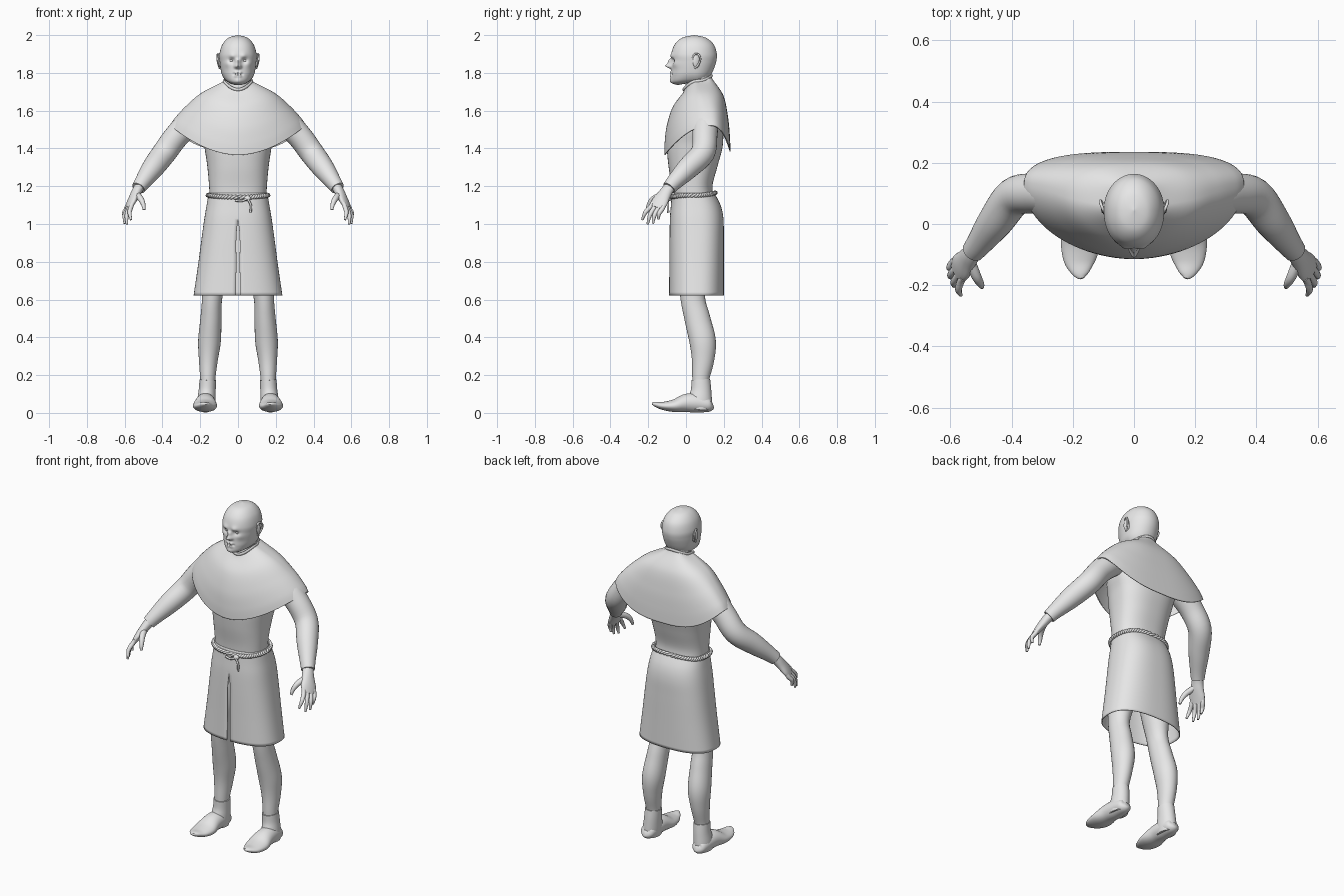
import bpy, bmesh, math
from mathutils import Vector, Matrix, Euler

cube = bpy.data.objects.get("Cube")
if cube:
    bpy.data.objects.remove(cube, do_unlink=True)

GREY = (0.8, 0.8, 0.8, 1.0)
grey = bpy.data.materials.new("plain grey")
grey.use_nodes = True
grey.diffuse_color = GREY
grey.node_tree.nodes["Principled BSDF"].inputs["Base Color"].default_value = GREY

SIDES = (("left", 1), ("right", -1))


def finish(name, bm, sharp=50):
    """Turn a bmesh into a smooth-shaded object."""
    bmesh.ops.recalc_face_normals(bm, faces=bm.faces)
    mesh = bpy.data.meshes.new(name)
    bm.to_mesh(mesh)
    bm.free()
    mesh.materials.append(grey)
    mesh.polygons.foreach_set("use_smooth", [True] * len(mesh.polygons))
    mesh.set_sharp_from_angle(angle=math.radians(sharp))
    obj = bpy.data.objects.new(name, mesh)
    bpy.context.collection.objects.link(obj)
    return obj


def spline(keys, steps):
    """Smooth in-between values for a list of equal-length tuples."""
    out = []
    last = len(keys) - 1
    for i in range(last):
        before, a, b, after = (keys[max(i - 1, 0)], keys[i], keys[i + 1], keys[min(i + 2, last)])
        for k in range(steps):
            t = k / steps
            out.append([
                q + 0.5 * t * (r - p + t * (2 * p - 5 * q + 4 * r - w + t * (3 * (q - r) + w - p)))
                for p, q, r, w in zip(before, a, b, after)])
    out.append(list(keys[-1]))
    return out


def loft(name, rings, cap=True, side=1, shape=None):
    """Skin a list of point rings; side=-1 mirrors the part."""
    bm = bmesh.new()
    rows = [[bm.verts.new((p.x * side, p.y, p.z)) for p in ring] for ring in rings]
    for low, high in zip(rows, rows[1:]):
        for i in range(len(low) - 1):
            bm.faces.new((low[i], low[i + 1], high[i + 1], high[i]))
    bmesh.ops.remove_doubles(bm, verts=bm.verts, dist=0.00002)
    if cap:
        bmesh.ops.holes_fill(bm, edges=[e for e in bm.edges if e.is_boundary], sides=0)
    if shape:
        for v in bm.verts:
            shape(v)
    return finish(name, bm)


def ring(rx, yf, ys, yb, zf, zs, zb, nf=2, nb=2, seg=64, gap=0):
    """Body section through its front, side and back points, with a front gap."""
    points = []
    start = (max(gap, 0) / rx) ** (nf / 2) if rx else 0
    for i in range(seg + 1):
        a = start + (2 * math.pi - 2 * start) * i / seg
        c, s = math.cos(a), math.sin(a)
        y, z, n = (yf, zf, nf) if c > 0 else (yb, zb, nb)
        x = math.copysign(rx * abs(s) ** (2 / n), s)
        points.append(Vector((x, ys + (y - ys) * abs(c) ** (2 / n), zs + (z - zs) * c * c)))
    return points


def tube(name, keys, ref=(0, 1, 0), steps=5, seg=20, side=1):
    """Limb along points (x, y, z, width, depth)."""
    path = spline(keys, steps)
    rings = []
    for i, (x, y, z, wide, deep) in enumerate(path):
        ahead, behind = path[min(i + 1, len(path) - 1)], path[max(i - 1, 0)]
        along = (Vector(ahead[:3]) - Vector(behind[:3])).normalized()
        u = along.cross(Vector(ref)).normalized()
        v = along.cross(u)
        turn = [2 * math.pi * k / seg for k in range(seg + 1)]
        rings.append([Vector((x, y, z)) + u * wide * math.cos(a) + v * deep * math.sin(a) for a in turn])
    return loft(name, rings, side=side)


def blob(name, centre, size, turn=0.0, side=1):
    bm = bmesh.new()
    place = Matrix.LocRotScale(Vector((centre[0] * side, centre[1], centre[2])),
                               Euler((0, 0, turn * side)), Vector(size))
    bmesh.ops.create_uvsphere(bm, u_segments=24, v_segments=16, radius=1, matrix=place)
    return finish(name, bm)


def thicken(obj, amount):
    mod = obj.modifiers.new("cloth thickness", "SOLIDIFY")
    mod.thickness = amount


# Head: smooth skull, then soft pushes for the features
skull = [(0, .045, .045, .045, 2, 2, 2), (.05, -.02, .045, .105, 1.986, 1.986, 1.986),
         (.083, -.06, .045, .147, 1.95, 1.95, 1.95), (.098, -.078, .045, .163, 1.9, 1.9, 1.9),
         (.097, -.075, .045, .16, 1.86, 1.86, 1.86), (.092, -.076, .045, .147, 1.82, 1.82, 1.82),
         (.085, -.078, .045, .133, 1.785, 1.79, 1.79), (.07, -.073, .045, .12, 1.75, 1.765, 1.77),
         (.05, -.04, .045, .1, 1.735, 1.75, 1.75)]
# x, z, spread, push along y
pushes = [(0, 1.838, .014, -.034), (0, 1.862, .013, -.018), (.012, 1.833, .008, -.009),
          (.03, 1.888, .017, -.008), (.034, 1.867, .015, .012), (.01, 1.801, .009, -.009),
          (.01, 1.785, .009, -.008), (0, 1.793, .006, .007), (.02, 1.793, .007, .007),
          (0, 1.755, .02, -.009), (.058, 1.848, .02, -.007)]


def sculpt_face(v):
    if v.co.y > 0:
        return
    x, z = abs(v.co.x), v.co.z
    v.co.y += sum(push * math.exp(-((x - px) ** 2 + (z - pz) ** 2) / spread ** 2)
                  for px, pz, spread, push in pushes)


loft("head", [ring(*k, nf=2.2, seg=110) for k in spline(skull, 9)], shape=sculpt_face)
tube("neck", [(0, .07, 1.8, .07, .06), (0, .065, 1.73, .07, .068), (0, .065, 1.64, .085, .075)])
for label, s in SIDES:
    blob(label + "_eye", (.034, -.052, 1.866), (.014, .012, .011), side=s)
    blob(label + "_ear", (.097, .055, 1.862), (.009, .02, .036), .3, side=s)
    rim = [(.096, .035, 1.875), (.1, .045, 1.898), (.108, .065, 1.898), (.11, .076, 1.875),
           (.104, .066, 1.845), (.097, .046, 1.825)]
    tube(label + "_ear_rim", [(*p, .005, .005) for p in rim], (1, 0, 0), seg=10, side=s)

# Torso under the cape
torso = [(.15, -.07, .04, .15, 1.12), (.153, -.076, .035, .14, 1.2), (.163, -.093, .05, .168, 1.31),
         (.18, -.1, .07, .195, 1.42), (.2, -.08, .09, .19, 1.54), (.09, 0, .07, .13, 1.67)]
loft("tunic_body", [ring(*k, k[4], k[4], nf=2.4, nb=2.4) for k in spline(torso, 6)])

# Shoulder cape with a hem that rises at the sides
cape = [(.074, -.012, .06, .135, 1.71, 1.755, 1.785), (.085, -.018, .06, .142, 1.692, 1.75, 1.765),
        (.195, -.07, .08, .198, 1.62, 1.693, 1.68), (.275, -.102, .105, .222, 1.52, 1.625, 1.57),
        (.335, -.113, .118, .232, 1.43, 1.56, 1.47), (.36, -.115, .122, .236, 1.365, 1.522, 1.385)]
thicken(loft("shoulder_cape", [ring(*k, nf=1.9, nb=2.8, seg=96) for k in spline(cape, 7)], cap=False), .005)
tube("cape_collar", [(p.x, p.y, p.z, .005, .008) for p in
                     ring(.076, -.014, .06, .137, 1.712, 1.757, 1.785)], (0, 0, 1), steps=1, seg=10)

# Skirt with a slit up the front
skirt = [(.155, -.075, .04, .15, 1.165, 0), (.166, -.08, .05, .183, 1.1, 0),
         (.178, -.085, .055, .198, 1.03, 0), (.192, -.087, .06, .2, .93, .009),
         (.212, -.088, .06, .2, .78, .009), (.235, -.09, .06, .2, .622, .011)]
skirt_rings = [ring(*k[:5], k[4], k[4], nf=2.5, nb=2.5, seg=96, gap=k[5]) for k in spline(skirt, 6)]
thicken(loft("skirt", skirt_rings, cap=False), .005)

# Twisted rope belt with a knot and hanging ends
line = ring(.16, -.082, .04, .156, 1.142, 1.152, 1.165, 2.5, 2.5, seg=240)
for number, phase in (("first", 0), ("second", math.pi)):
    strand = []
    for i, p in enumerate(line):
        a = phase + 2 * math.pi * 30 * i / (len(line) - 1)
        out = Vector((p.x, p.y - .04, 0)).normalized() * .005 * math.cos(a)
        strand.append((p.x + out.x, p.y + out.y, p.z + .006 * math.sin(a), .007, .007))
    tube(number + "_rope_strand", strand, (0, 0, 1), steps=1, seg=8)
blob("rope_knot", (.05, -.088, 1.135), (.018, .012, .014))
tails = {"long": [(.05, -.095, 1.135), (.068, -.096, 1.1), (.066, -.094, 1.06)],
         "short": [(.05, -.095, 1.135), (.02, -.098, 1.122), (-.015, -.094, 1.125)]}
for label, points in tails.items():
    tube(label + "_rope_end", [(*p, .006, .006) for p in points], seg=8)

# Limbs
sleeve = [(.16, .1, 1.57, .05, .06), (.25, .1, 1.535, .07, .07), (.325, .1, 1.465, .066, .066),
          (.392, .088, 1.375, .064, .064), (.452, .01, 1.295, .058, .058), (.505, -.062, 1.222, .043, .043),
          (.527, -.09, 1.19, .037, .037)]
palm = [(.51, -.07, 1.215, .03, .027), (.532, -.098, 1.18, .033, .026), (.547, -.118, 1.15, .038, .024),
        (.565, -.14, 1.115, .046, .019), (.579, -.157, 1.085, .04, .013)]
thumb = [(.535, -.125, 1.155, .018, .018), (.515, -.172, 1.133, .016, .016),
         (.502, -.195, 1.105, .012, .012), (.497, -.206, 1.075, .007, .007)]
fingers = {"little": (-.034, (.598, -.146, 1.025)), "ring": (-.012, (.6, -.175, 1.002)),
           "middle": (.011, (.588, -.203, .998)), "index": (.033, (.566, -.232, 1.022))}
across = Vector((-.4, -.9, .2)).normalized()
palm_normal = Vector((.45, -.55, -.9)).cross(across)

leg = [(.1, .05, 1, .08, .09), (.115, .04, .8, .078, .09), (.136, .035, .62, .054, .066),
       (.143, .06, .5, .056, .068), (.151, .088, .38, .06, .07), (.157, .09, .28, .05, .059),
       (.16, .078, .18, .04, .045), (.16, .078, .12, .038, .04)]
ankle = [(.16, .078, .175, .044, .05), (.163, .08, .12, .045, .054), (.168, .074, .06, .048, .064),
         (.17, .072, .015, .044, .06)]
foot = [(.17, .143, .045, .012, .014), (.17, .125, .042, .04, .036), (.171, .06, .052, .05, .05),
        (.173, 0, .052, .055, .048), (.175, -.06, .038, .064, .034), (.178, -.12, .037, .052, .022),
        (.174, -.162, .046, .027, .013), (.17, -.178, .05, .008, .006)]

for label, s in SIDES:
    tube(label + "_sleeve", sleeve, seg=28, side=s)
    tube(label + "_palm", palm, palm_normal, side=s)
    tube(label + "_thumb", thumb, palm_normal, seg=12, side=s)
    for finger, (offset, tip) in fingers.items():
        tip = Vector(tip)
        knuckle = Vector(palm[-1][:3]) + across * offset
        base = knuckle + Vector((-.008, .01, .02))
        joint = (knuckle + tip) / 2 + Vector((.008, -.006, .004))
        tube(f"{label}_{finger}_finger", [(*base, .011, .011), (*knuckle, .0125, .0125),
             (*joint, .011, .011), (*tip, .006, .006)], palm_normal, seg=12, side=s)
    tube(label + "_leg", leg, seg=28, side=s)
    tube(label + "_ankle", ankle, seg=28, side=s)
    tube(label + "_foot", foot, (0, 0, 1), seg=28, side=s)
